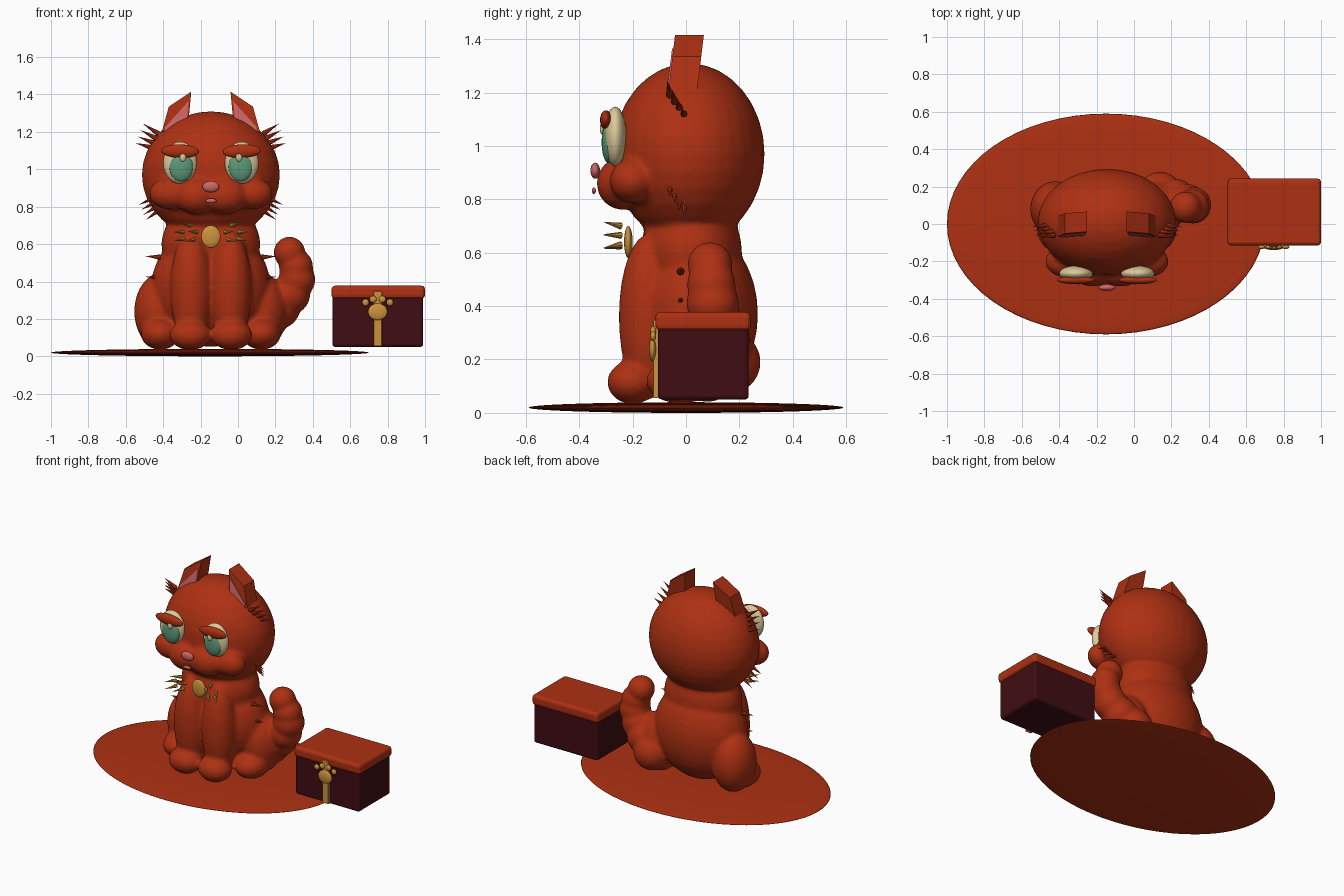
import bpy, bmesh
from math import radians
from mathutils import Vector, Matrix

old = bpy.data.objects.get("Cube")
if old:
    bpy.data.objects.remove(old)

CX = -0.145  # mirror plane of the seated animal


def material(name, rgb):
    m = bpy.data.materials.new(name)
    m.use_nodes = True
    m.diffuse_color = (*rgb, 1)
    bsdf = m.node_tree.nodes["Principled BSDF"]
    bsdf.inputs["Base Color"].default_value = (*rgb, 1)
    bsdf.inputs["Roughness"].default_value = 0.7
    return m


RED = material("rust red", (0.42, 0.03, 0.006))
MAROON = material("dark maroon", (0.05, 0.004, 0.006))
GOLD = material("gold", (0.60, 0.29, 0.045))
CREAM = material("cream", (0.72, 0.59, 0.32))
GREEN = material("sea green", (0.11, 0.32, 0.19))
PINK = material("pink", (0.62, 0.13, 0.13))


def finish(bm, name, mat, smooth=True):
    bmesh.ops.recalc_face_normals(bm, faces=bm.faces)
    mesh = bpy.data.meshes.new(name)
    bm.to_mesh(mesh)
    bm.free()
    mesh.materials.append(mat)
    if smooth:
        mesh.shade_smooth()
    obj = bpy.data.objects.new(name, mesh)
    bpy.context.collection.objects.link(obj)
    return obj


def add_ball(bm, center, radii, tilt=0, segs=32):
    mat = (Matrix.Translation(center) @ Matrix.Rotation(radians(tilt), 4, 'Y')
           @ Matrix.Diagonal((*radii, 1)))
    bmesh.ops.create_uvsphere(bm, u_segments=segs, v_segments=segs // 2, radius=1, matrix=mat)


def ball(name, center, radii, mat, tilt=0, segs=32):
    bm = bmesh.new()
    add_ball(bm, center, radii, tilt, segs)
    return finish(bm, name, mat)


def spikes(name, items, radius, mat):
    """Cones given as (base, tip) pairs."""
    bm = bmesh.new()
    for base, tip in items:
        base, tip = Vector(base), Vector(tip)
        axis = tip - base
        turn = axis.to_track_quat('Z', 'Y').to_matrix().to_4x4()
        bmesh.ops.create_cone(bm, cap_ends=True, segments=8, radius1=radius, radius2=0,
                              depth=axis.length,
                              matrix=Matrix.Translation((base + tip) / 2) @ turn)
    return finish(bm, name, mat, False)


def box(name, lo, hi, mat, bevel):
    lo, hi = Vector(lo), Vector(hi)
    bm = bmesh.new()
    bmesh.ops.create_cube(bm, size=1, matrix=Matrix.Translation((lo + hi) / 2)
                          @ Matrix.Diagonal((*(hi - lo), 1)))
    obj = finish(bm, name, mat, False)
    mod = obj.modifiers.new("rounded edges", 'BEVEL')
    mod.width, mod.segments = bevel, 3
    return obj


def prism(name, outline, y0, y1, mat, side):
    """Front outline (x offset, z), extruded in y and leaning back with height."""
    bm = bmesh.new()
    rings = [[bm.verts.new((CX + side * x, y + (z - 1.3) * 0.12, z)) for x, z in outline]
             for y in (y0, y1)]
    bm.faces.new(rings[0])
    bm.faces.new(rings[1][::-1])
    n = len(outline)
    for i in range(n):
        j = (i + 1) % n
        bm.faces.new((rings[0][i], rings[0][j], rings[1][j], rings[1][i]))
    return finish(bm, name, mat, False)


# Rug
ball("rug", (-0.15, 0, 0.02), (0.85, 0.59, 0.02), RED, segs=64)

# Body, head, legs and tail fused into one soft skin
bm = bmesh.new()
add_ball(bm, (CX, 0.01, 0.97), (0.37, 0.285, 0.34))
add_ball(bm, (CX, 0.02, 0.60), (0.265, 0.19, 0.23))
add_ball(bm, (CX, 0.04, 0.37), (0.32, 0.23, 0.32))
for s in (-1, 1):
    add_ball(bm, (CX + s * 0.105, -0.14, 0.36), (0.112, 0.112, 0.31))   # front leg
    add_ball(bm, (CX + s * 0.11, -0.2, 0.115), (0.112, 0.095, 0.082))   # front paw
    add_ball(bm, (CX + s * 0.275, 0.08, 0.24), (0.135, 0.15, 0.20))     # haunch
    add_ball(bm, (CX + s * 0.27, -0.02, 0.12), (0.105, 0.13, 0.085))    # hind paw
    add_ball(bm, (CX + s * 0.22, -0.2, 0.87), (0.11, 0.085, 0.085))     # cheek
    add_ball(bm, (CX + s * 0.075, -0.235, 0.86), (0.125, 0.1, 0.1))     # muzzle
tail = [(0.14, 0.16, 0.19), (0.22, 0.13, 0.26), (0.28, 0.11, 0.33),
        (0.315, 0.1, 0.41), (0.31, 0.095, 0.48), (0.275, 0.09, 0.555)]
for i, p in enumerate(tail):
    r = 0.12 - 0.007 * i
    add_ball(bm, p, (r, r, r))
skin = finish(bm, "body", RED)
mod = skin.modifiers.new("fuse", 'REMESH')
mod.mode, mod.voxel_size, mod.use_smooth_shade = 'VOXEL', 0.012, True
mod = skin.modifiers.new("soften", 'SMOOTH')
mod.factor, mod.iterations = 0.5, 8

# Paired face parts, ears and fur tufts
for s, side in ((-1, "right"), (1, "left")):
    ex = CX + s * 0.165
    ball(side + "_eye", (ex, -0.265, 1.035), (0.09, 0.042, 0.112), CREAM)
    ball(side + "_iris", (ex - s * 0.006, -0.29, 1.015), (0.064, 0.026, 0.08), GREEN)
    ball(side + "_eye_glint", (ex - s * 0.015, -0.313, 1.065), (0.017, 0.01, 0.024), CREAM, segs=16)
    ball(side + "_eyelid", (ex, -0.3, 1.097), (0.102, 0.022, 0.036), RED, tilt=s * -2)

    ear = [(0.105, 1.415), (0.225, 1.335), (0.262, 1.2), (0.125, 1.2)]
    prism(side + "_ear", ear, -0.055, 0.053, RED, s)
    inner = [(0.119, 1.365), (0.245, 1.225), (0.245, 1.2), (0.135, 1.2)]
    prism(side + "_inner_ear", inner, -0.06, -0.053, PINK, s)

    tufts = []
    for k in range(4):  # beside the ear
        y = -0.06 + 0.018 * k
        tufts.append(((CX + s * (0.28 + 0.012 * k), y, 1.19 - 0.025 * k),
                      (CX + s * (0.365 + 0.012 * k), y - 0.01, 1.245 - 0.035 * k)))
    for k in range(4):  # below the cheek
        y = -0.06 + 0.018 * k
        tufts.append(((CX + s * (0.30 - 0.012 * k), y, 0.85 - 0.02 * k),
                      (CX + s * (0.385 - 0.012 * k), y, 0.81 - 0.027 * k)))
    for z in (0.42, 0.53):  # on the flank
        tufts.append(((CX + s * 0.27, -0.02, z), (CX + s * 0.35, -0.02, z + 0.005)))
    spikes(side + "_fur_tufts", tufts, 0.015, RED)

    # Collar studs, fanned out from the medallion
    studs = []
    for x, z, rise in ((0.11, 0.70, 0.015), (0.15, 0.665, 0), (0.145, 0.63, -0.012),
                       (0.075, 0.665, 0.004), (0.09, 0.625, -0.01)):
        studs.append(((CX + s * x, -0.245, z), (CX + s * (x + 0.05), -0.31, z + rise)))
    spikes(side + "_collar_studs", studs, 0.013, GOLD)

ball("nose", (CX, -0.34, 0.907), (0.045, 0.018, 0.03), PINK)
ball("mouth", (CX, -0.345, 0.832), (0.03, 0.008, 0.012), PINK, segs=16)
ball("medallion", (CX, -0.216, 0.64), (0.052, 0.016, 0.06), GOLD)

# Chest with paw clasp
box("chest_base", (0.505, -0.105, 0.05), (0.99, 0.235, 0.33), MAROON, 0.015)
box("chest_lid", (0.5, -0.115, 0.308), (1.0, 0.243, 0.378), RED, 0.02)
box("chest_strap", (0.725, -0.123, 0.055), (0.77, -0.1, 0.348), GOLD, 0.003)
ball("paw_pad", (0.747, -0.125, 0.238), (0.052, 0.014, 0.045), GOLD)
for i, (dx, z) in enumerate(((-0.065, 0.288), (-0.025, 0.305), (0.025, 0.305), (0.065, 0.288))):
    ball("paw_toe_%d" % (i + 1), (0.747 + dx, -0.123, z), (0.019, 0.011, 0.019), GOLD, segs=16)
